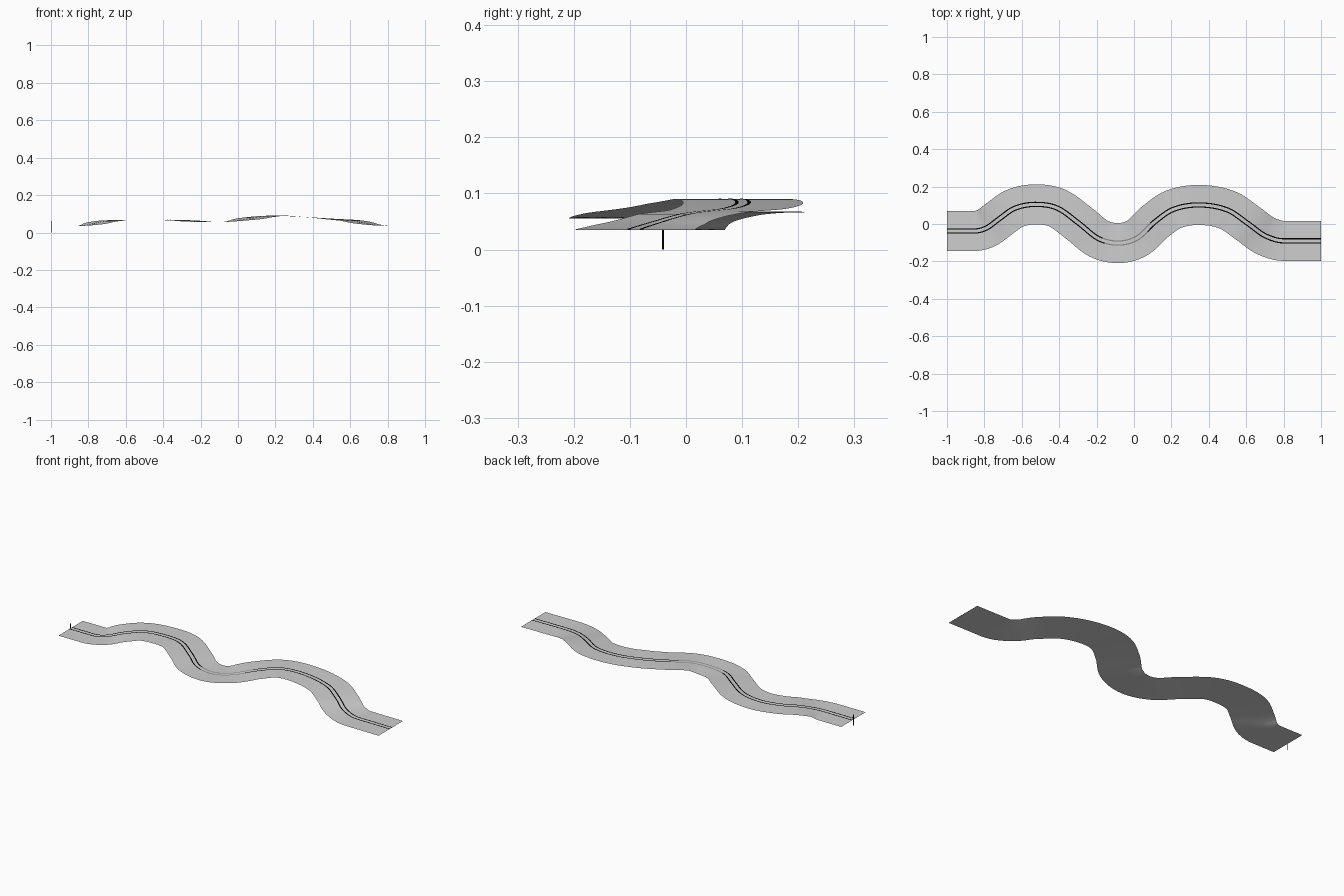
import bpy, bmesh
from mathutils import Vector

cube = bpy.data.objects.get("Cube")
if cube:
    bpy.data.objects.remove(cube)


def material(name, level):
    m = bpy.data.materials.new(name)
    m.use_nodes = True
    colour = (level, level, level, 1)
    m.diffuse_color = colour
    m.node_tree.nodes["Principled BSDF"].inputs["Base Color"].default_value = colour
    return m


light_grey = material("light grey surface", 0.62)
black = material("black paint", 0.0)
faded = material("faded grey paint", 0.25)

# Centre path of the road
KEYS = [Vector(p) for p in (
    (-1, -.038, .035), (-.86, -.038, .035), (-.79, -.022, .042), (-.72, .028, .058),
    (-.64, .083, .066), (-.53, .105, .066), (-.41, .085, .068), (-.29, 0, .064),
    (-.19, -.078, .057), (-.08, -.102, .056), (.02, -.073, .067), (.11, .01, .081),
    (.21, .078, .09), (.35, .102, .083), (.5, .075, .072), (.61, .002, .063),
    (.7, -.062, .045), (.8, -.09, .036), (1, -.09, .035))]
STEPS = 6


def smooth_path(keys):
    """Spline through the keys, parametrised by x so straights stay straight."""
    slopes = []
    for i in range(len(keys)):
        if i in (0, 1, len(keys) - 1, len(keys) - 2):
            slopes.append(Vector((1, 0, 0)))
        else:
            d = keys[i + 1] - keys[i - 1]
            slopes.append(d / d.x)
    path = []
    for i in range(len(keys) - 1):
        a, b = keys[i], keys[i + 1]
        w = b.x - a.x
        for s in range(STEPS):
            t = s / STEPS
            u = 1 - t
            path.append(a * (u * u * (1 + 2 * t)) + b * (t * t * (3 - 2 * t))
                        + slopes[i] * (w * t * u * u) - slopes[i + 1] * (w * t * t * u))
    return path + [keys[-1]]


PATH = smooth_path(KEYS)


def ribbon(name, offsets, lift, mats, rule=None):
    """Sheet swept along the path with one vertex per sideways offset."""
    bm = bmesh.new()
    rows = []
    for i, p in enumerate(PATH):
        d = PATH[min(i + 1, len(PATH) - 1)] - PATH[max(i - 1, 0)]
        side = Vector((-d.y, d.x, 0)).normalized()
        rows.append([bm.verts.new(p + side * o + Vector((0, 0, lift))) for o in offsets])
    for a, b in zip(rows, rows[1:]):
        for j in range(len(offsets) - 1):
            f = bm.faces.new((a[j], b[j], b[j + 1], a[j + 1]))
            f.smooth = True
            if rule:
                f.material_index = rule(f.calc_center_median())
    mesh = bpy.data.meshes.new(name)
    bm.to_mesh(mesh)
    bm.free()
    for m in mats:
        mesh.materials.append(m)
    obj = bpy.data.objects.new(name, mesh)
    bpy.context.collection.objects.link(obj)
    return obj


# Road sheet
HALF = 0.107
ribbon("road_surface", [HALF * k / 3 for k in range(-3, 4)], 0, [light_grey])

# Twin centre lines, worn in the middle bend
for label, o in (("left", .011), ("right", -.011)):
    ribbon(label + "_centre_line", [o - .003, o + .003], .001, [black, faded],
           lambda c: int(-.16 < c.x < .08))

# Thin marker post at the start of the road
bpy.ops.mesh.primitive_cube_add(size=1, location=(-.9985, -.041, .031))
post = bpy.context.object
post.name = "marker_post"
post.scale = (.003, .003, .062)
post.data.materials.append(black)
